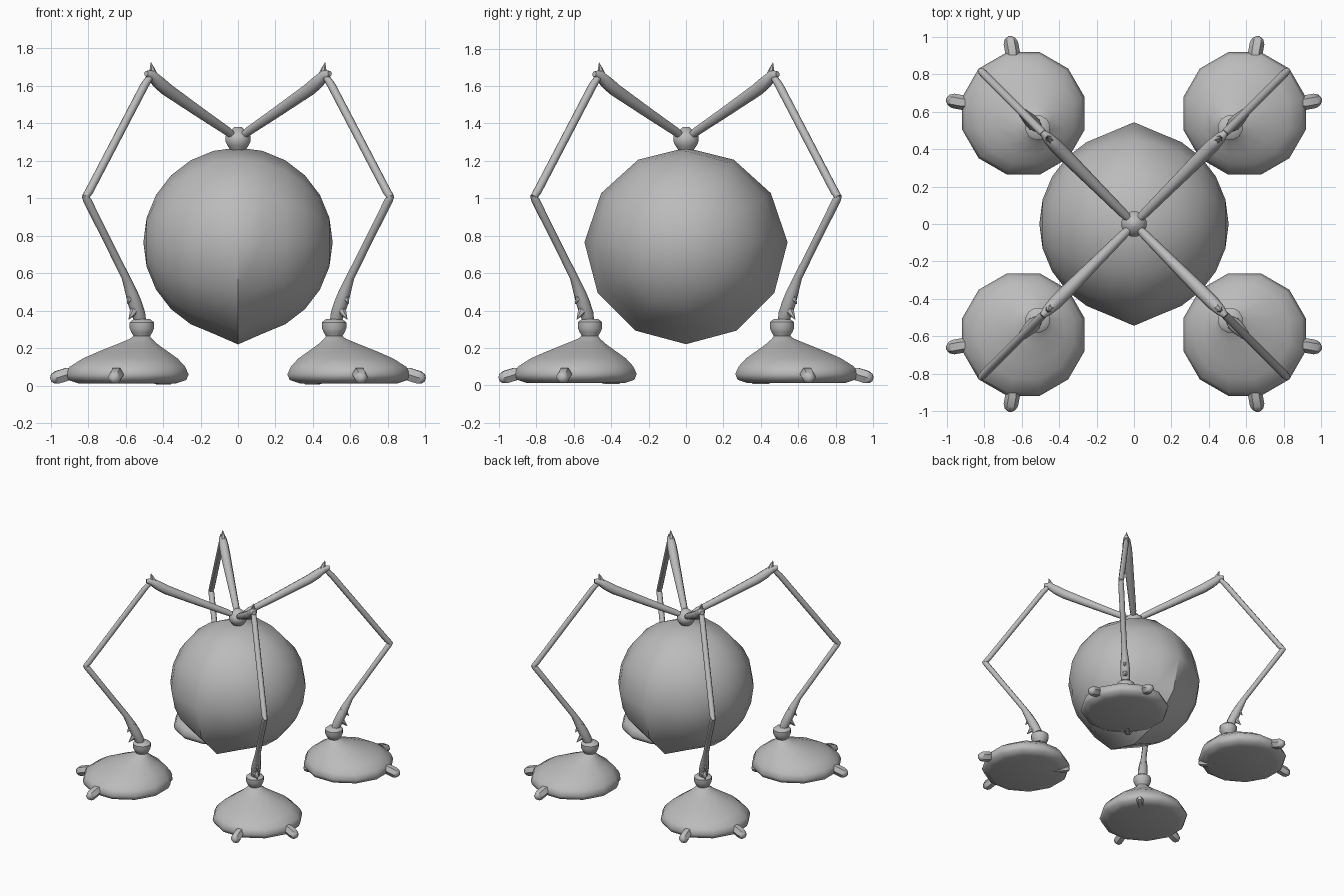
import bpy, bmesh, math
from mathutils import Vector

if "Cube" in bpy.data.objects:
    bpy.data.objects.remove(bpy.data.objects["Cube"])

grey = bpy.data.materials.new("plain grey")
grey.diffuse_color = (0.5, 0.5, 0.5, 1)
grey.use_nodes = True
grey.node_tree.nodes["Principled BSDF"].inputs["Base Color"].default_value = grey.diffuse_color


def skin(name, rings, angle=50):
    """Bridge a list of equal-length point rings, cap both ends."""
    bm = bmesh.new()
    loops = [[bm.verts.new(p) for p in ring] for ring in rings]
    n = len(loops[0])
    for a, b in zip(loops, loops[1:]):
        for i in range(n):
            j = (i + 1) % n
            bm.faces.new((a[i], a[j], b[j], b[i]))
    bm.faces.new(loops[0])
    bm.faces.new(loops[-1])
    bmesh.ops.remove_doubles(bm, verts=bm.verts, dist=1e-5)
    bmesh.ops.recalc_face_normals(bm, faces=bm.faces)
    me = bpy.data.meshes.new(name)
    bm.to_mesh(me)
    bm.free()
    for p in me.polygons:
        p.use_smooth = True
    me.set_sharp_from_angle(angle=math.radians(angle))
    me.materials.append(grey)
    ob = bpy.data.objects.new(name, me)
    bpy.context.collection.objects.link(ob)
    return ob


def disc_rings(levels, n=12):
    """Horizontal rings from (x, y, z, radius)."""
    return [[(x + r * math.cos(2 * math.pi * (i + .5) / n),
              y + r * math.sin(2 * math.pi * (i + .5) / n), z)
             for i in range(n)] for x, y, z, r in levels]


def tube(name, path, n=8, angle=50):
    """Tapered limb through (x, y, z, radius) stations."""
    pts = [Vector(p[:3]) for p in path]
    rings = []
    for k, p in enumerate(pts):
        d = (pts[min(k + 1, len(pts) - 1)] - pts[max(k - 1, 0)]).normalized()
        u = d.cross(Vector((0, 0, 1))).normalized()
        v = u.cross(d)
        rings.append([p + path[k][3] * (u * math.cos(2 * math.pi * i / n)
                                        + v * math.sin(2 * math.pi * i / n))
                      for i in range(n)])
    return skin(name, rings, angle)


# Body: 12-sided ball around the x axis, with a keel that fades out at the top
R, CZ = 0.505, 0.765
rings = []
for k in range(13):
    a = math.pi * k / 12
    ring = []
    for i in range(12):
        b = math.pi * i / 6                      # 0 = top
        r = max(R * math.sin(a), 1e-7)
        if k == 6:
            r += 0.04 * min(1, (1 - math.cos(b)) * 0.95)
        ring.append((-R * math.cos(a), r * math.sin(b), CZ + r * math.cos(b)))
    rings.append(ring)
skin("body", rings, 40)

# Hub on top of the body
skin("hub", disc_rings([(0, 0, 1.255, .04), (0, 0, 1.28, .058), (0, 0, 1.30, .068),
                        (0, 0, 1.335, .068), (0, 0, 1.355, .045), (0, 0, 1.38, .02)]))

# Limb stations as (t, z, radius); t is the distance along x and along y alike
UPPER_ARM = [(.015, 1.325, .018), (.06, 1.36, .025), (.20, 1.455, .030), (.38, 1.58, .037),
             (.425, 1.62, .036), (.465, 1.66, .028), (.49, 1.665, .015)]
ELBOW_SPIKE = [(.45, 1.65, .026), (.458, 1.69, .014), (.465, 1.725, .001)]
FOREARM = [(.465, 1.655, .018), (.50, 1.60, .022), (.795, 1.035, .022),
           (.815, 1.005, .019)]
SHIN = [(.82, 1.015, .015), (.805, .99, .022), (.70, .78, .021), (.60, .58, .022),
        (.57, .50, .032), (.55, .44, .037), (.53, .38, .036), (.52, .34, .030)]
FINS = [[(.56, .51, .026), (.575, .47, .018), (.592, .435, .001)],
        [(.54, .43, .030), (.56, .39, .020), (.584, .352, .001)]]
# Foot and ankle levels as (t, z, radius)
FOOT = [(.59, .012, .27), (.59, .03, .325), (.59, .06, .338), (.59, .10, .320),
        (.575, .145, .262), (.56, .18, .195), (.535, .225, .105), (.518, .25, .06),
        (.513, .268, .042)]
ANKLE = [(.513, .258, .042), (.513, .285, .058), (.513, .305, .067), (.513, .338, .067),
         (.513, .355, .045)]
# Outer toe pointing along x, as (x, y, z, radius)
TOE = [(.85, .64, .07, .03), (.915, .648, .06, .039), (.965, .657, .044, .039),
       (.988, .66, .036, .03), (1.0, .66, .032, .012)]
INNER_TOE = [(.44, .025, .02), (.40, .032, .03), (.368, .032, .03), (.352, .03, .015)]

for side, sx in (("left", -1), ("right", 1)):
    for end, sy in (("front", -1), ("back", 1)):
        tag = end + "_" + side

        def along(stations):
            return [(sx * t, sy * t, z, r) for t, z, r in stations]

        tube("upper_arm_" + tag, along(UPPER_ARM))
        tube("elbow_spike_" + tag, along(ELBOW_SPIKE), 6)
        tube("forearm_" + tag, along(FOREARM))
        tube("shin_" + tag, along(SHIN))
        for k, fin in enumerate(FINS):
            tube(f"shin_fin_{k + 1}_{tag}", along(fin), 6)
        skin("foot_" + tag, disc_rings(along(FOOT)))
        skin("ankle_" + tag, disc_rings(along(ANKLE)))
        tube("inner_toe_" + tag, along(INNER_TOE), 6)
        tube("side_toe_" + tag, [(sx * x, sy * y, z, r) for x, y, z, r in TOE], 6)
        tube("end_toe_" + tag, [(sx * y, sy * x, z, r) for x, y, z, r in TOE], 6)
